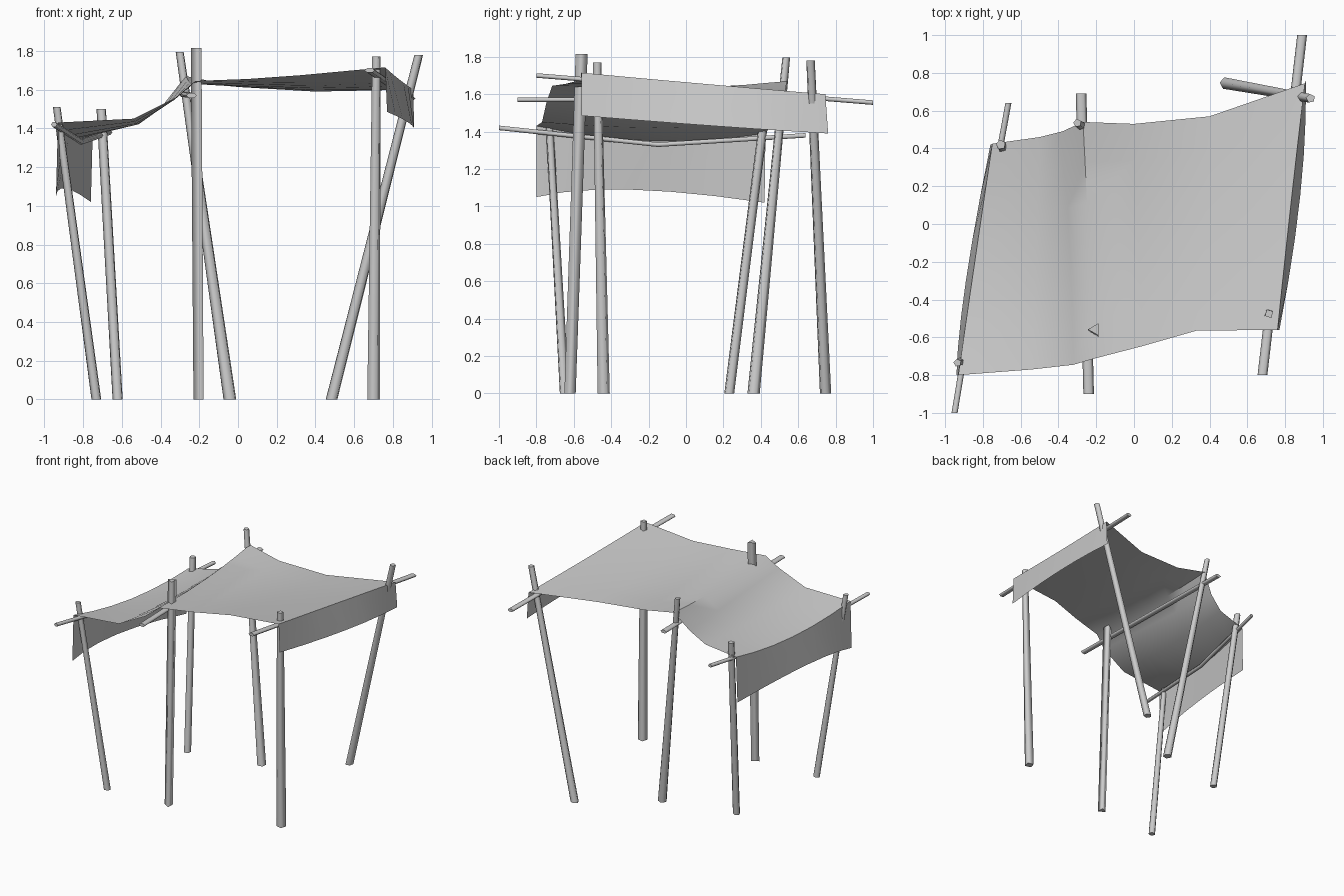
import bpy, bmesh, math
from mathutils import Vector

cube = bpy.data.objects.get("Cube")
if cube:
    bpy.data.objects.remove(cube, do_unlink=True)

grey = bpy.data.materials.new("plain grey")
grey.use_nodes = True
grey.diffuse_color = (0.6, 0.6, 0.6, 1)
grey.node_tree.nodes["Principled BSDF"].inputs["Base Color"].default_value = (0.6, 0.6, 0.6, 1)

X, Y, Z = Vector((1, 0, 0)), Vector((0, 1, 0)), Vector((0, 0, 1))


def finish(name, bm):
    mesh = bpy.data.meshes.new(name)
    bm.to_mesh(mesh)
    bm.free()
    mesh.materials.append(grey)
    obj = bpy.data.objects.new(name, mesh)
    bpy.context.collection.objects.link(obj)
    return obj


def stick(name, path, sizes, u, v, sides, turn):
    """Capped rod whose rings lie in the u, v plane."""
    bm = bmesh.new()
    rings = []
    for p, (a, b) in zip(path, sizes):
        angles = [turn + math.tau * i / sides for i in range(sides)]
        rings.append([bm.verts.new(Vector(p) + u * a * math.cos(t) + v * b * math.sin(t))
                      for t in angles])
    for lo, hi in zip(rings, rings[1:]):
        for i in range(sides):
            j = (i + 1) % sides
            bm.faces.new((lo[i], lo[j], hi[j], hi[i])).smooth = True
    for ring in (rings[0], rings[-1]):
        cap = bm.faces.new(ring)
        for edge in cap.edges:
            edge.smooth = False
    bmesh.ops.recalc_face_normals(bm, faces=bm.faces)
    finish(name, bm)


# Upright poles: foot, top, foot radius, top radius, sides
poles = {
    "right_front_pole": ((-0.73, -0.65), (-0.935, -0.735, 1.51), 0.027, 0.021, 5),
    "right_back_pole": ((-0.62, 0.23), (-0.705, 0.42, 1.50), 0.028, 0.026, 5),
    "middle_front_pole": ((-0.195, -0.62), (-0.207, -0.558, 1.815), 0.035, 0.037, 3),
    "middle_back_pole": ((-0.04, 0.36), (-0.30, 0.535, 1.795), 0.035, 0.022, 5),
    "left_back_pole": ((0.485, 0.745), (0.935, 0.665, 1.78), 0.032, 0.024, 5),
    "left_front_pole": ((0.70, -0.44), (0.715, -0.475, 1.77), 0.037, 0.025, 4),
}
for name, (foot, top, r0, r1, sides) in poles.items():
    stick(name, [(*foot, 0), top], [(r0, r0), (r1, r1)], X, Y, sides,
          math.pi if sides == 3 else 0.5)

# Cross bars under the cloth
bars = {
    "right_bar": ([(-0.95, -1.0, 1.42), (-0.81, -0.15, 1.33), (-0.665, 0.64, 1.38)], 0.016, 0.014),
    "middle_bar": ([(-0.24, -0.9, 1.57), (-0.28, 0.69, 1.575)], 0.028, 0.014),
    "left_bar": ([(0.68, -0.8, 1.70), (0.89, 1.0, 1.555)], 0.026, 0.014),
}
for name, (path, wide, high) in bars.items():
    stick(name, path, [(wide, high)] * len(path), X, Z, 6, 0)

# Cloth roof: cross lines running from front edge over the middle to back edge
lines = [
    ((-0.94, -0.80, 1.05), (-0.89, -0.30, 1.09), (-0.76, 0.42, 1.02)),
    ((-0.93, -0.80, 1.43), (-0.84, -0.18, 1.35), (-0.75, 0.425, 1.39)),
    ((-0.54, -0.77, 1.45), (-0.52, -0.15, 1.42), (-0.50, 0.46, 1.44)),
    ((-0.32, -0.745, 1.56), (-0.34, -0.12, 1.54), (-0.38, 0.49, 1.53)),
    ((-0.22, -0.715, 1.645), (-0.24, -0.10, 1.63), (-0.27, 0.54, 1.67)),
    ((0.05, -0.645, 1.655), (0.02, -0.05, 1.62), (0.0, 0.53, 1.615)),
    ((0.33, -0.565, 1.675), (0.38, 0.03, 1.62), (0.40, 0.57, 1.59)),
    ((0.76, -0.56, 1.715), (0.83, 0.10, 1.655), (0.905, 0.745, 1.60)),
    ((0.77, -0.56, 1.485), (0.88, 0.15, 1.43), (0.91, 0.76, 1.39)),
]
STEPS = 6


def along(line, t):
    """Point on the curve through the three points of a line."""
    a, b, c = map(Vector, line)
    return a * (1 - t) * (1 - 2 * t) + b * 4 * t * (1 - t) + c * t * (2 * t - 1)


bm = bmesh.new()
grid = [[bm.verts.new(along(line, i / STEPS)) for i in range(STEPS + 1)] for line in lines]
for a, b in zip(grid, grid[1:]):
    for i in range(STEPS):
        bm.faces.new((a[i], b[i], b[i + 1], a[i + 1])).smooth = True
cloth = finish("cloth_roof", bm)

# Sharp folds where the cloth hangs down
bpy.ops.object.select_all(action="DESELECT")
cloth.select_set(True)
bpy.context.view_layer.objects.active = cloth
bpy.ops.object.shade_smooth_by_angle(angle=math.radians(50))
